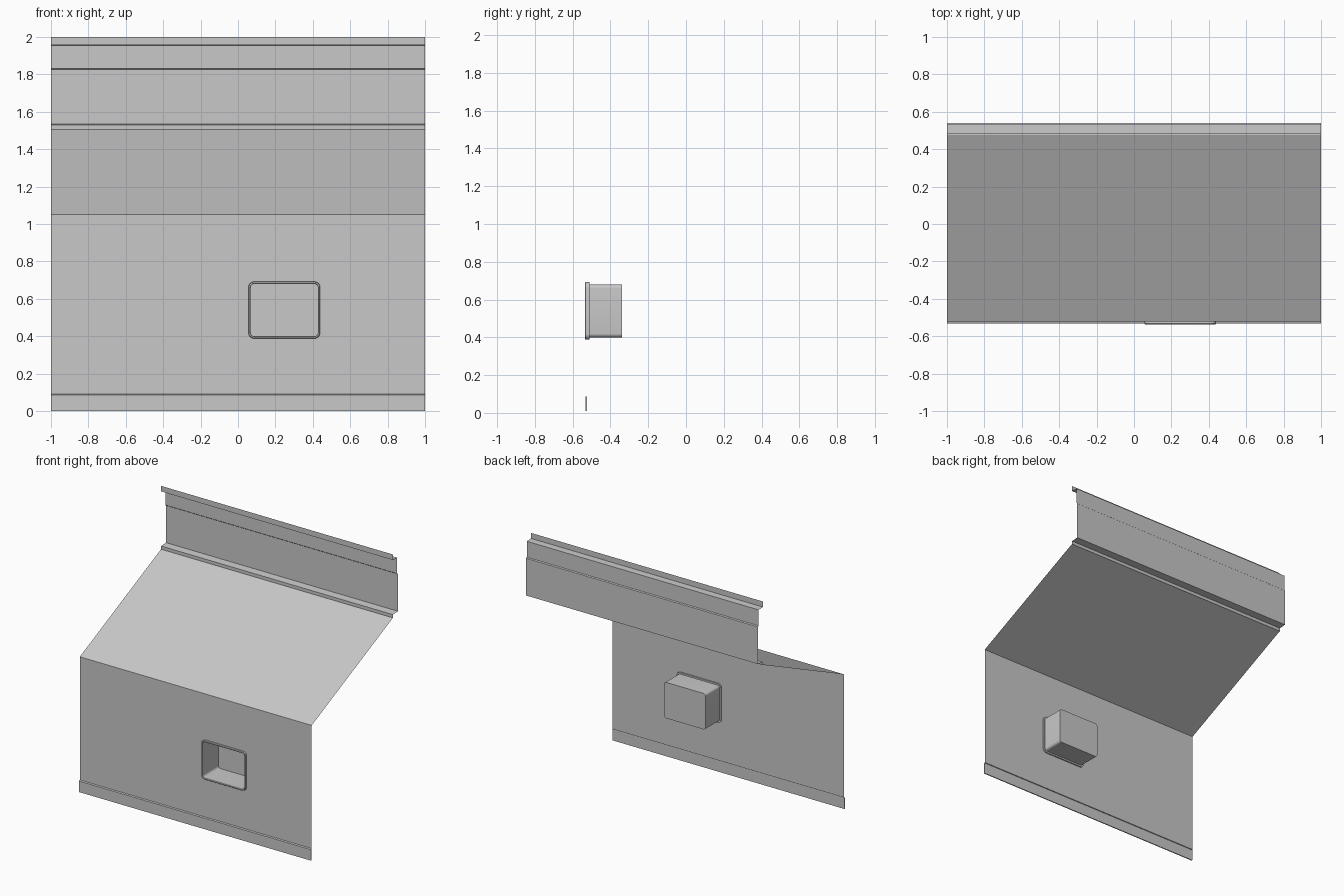
import bpy
import bmesh
from math import cos, sin, pi, radians

cube = bpy.data.objects.get("Cube")
if cube:
    bpy.data.objects.remove(cube, do_unlink=True)

GREY = (0.58, 0.58, 0.58, 1)
metal = bpy.data.materials.new("light_grey_metal")
metal.use_nodes = True
metal.diffuse_color = GREY
metal.node_tree.nodes["Principled BSDF"].inputs["Base Color"].default_value = GREY


def make_object(name, bm):
    mesh = bpy.data.meshes.new(name)
    bm.to_mesh(mesh)
    bm.free()
    mesh.materials.append(metal)
    obj = bpy.data.objects.new(name, mesh)
    bpy.context.collection.objects.link(obj)
    return obj


def sheet(name, profile, x_breaks=(-1, 1), hole=None):
    """Sweep a (y, z) profile across x, leaving out one (row, column) cell."""
    bm = bmesh.new()
    rows = [[bm.verts.new((x, y, z)) for x in x_breaks] for y, z in profile]
    for r in range(len(rows) - 1):
        for c in range(len(x_breaks) - 1):
            if (r, c) != hole:
                a, b = rows[r], rows[r + 1]
                bm.faces.new((a[c], a[c + 1], b[c + 1], b[c]))
    return make_object(name, bm)


# Pocket opening in the front panel
X0, X1, Z0, Z1 = 0.068, 0.427, 0.40, 0.68
FRONT, WALL = -0.52, 0.54

# Front panel with its opening
sheet("front_panel", [(FRONT, 0.09), (FRONT, Z0), (FRONT, Z1), (FRONT, 1.05)],
      (-1, X0, X1, 1), hole=(1, 1))

# Sloping panel, ledge, rear wall with a shallow step, and top flange
sheet("sloping_panel", [(FRONT, 1.05), (0.477, 1.505)])
sheet("rear_ledge", [(0.477, 1.505), (0.482, 1.505), (0.482, 1.53), (WALL, 1.535)])
sheet("rear_wall", [(WALL, 1.535), (WALL, 1.825), (0.533, 1.831), (0.533, 1.955)])
sheet("top_flange", [(0.533, 1.955), (0.48, 1.957), (0.48, 2.0)])

# Bottom hem, folded forward and back up, with closed ends
hem = [(FRONT, 0.09), (-0.531, 0.086), (-0.531, 0.0), (-0.523, 0.0),
       (-0.523, 0.012), (-0.523, 0.086)]
sheet("bottom_hem", hem[::-1])
bm = bmesh.new()
for x in (-1, 1):
    ends = [(-0.531, 0.01), (-0.523, 0.01), (-0.523, 0.086), (-0.531, 0.086)]
    bm.faces.new([bm.verts.new((x, y, z)) for y, z in ends[::x]])
make_object("hem_ends", bm)


def rounded_ring(bm, grow, radius, y, steps=6):
    """Rounded rectangle around the opening, enlarged by grow."""
    cx, cz = (X0 + X1) / 2, (Z0 + Z1) / 2
    hx, hz = (X1 - X0) / 2 + grow - radius, (Z1 - Z0) / 2 + grow - radius
    ring = []
    for k, (sx, sz) in enumerate([(1, 1), (-1, 1), (-1, -1), (1, -1)]):
        for i in range(steps + 1):
            a = (k + i / steps) * pi / 2
            ring.append(bm.verts.new((cx + sx * hx + radius * cos(a), y,
                                      cz + sz * hz + radius * sin(a))))
    return ring


# Recessed pocket with a rounded rim
bm = bmesh.new()
rings = [rounded_ring(bm, g, r, y) for g, r, y in [
    (0.0, 0.02, -0.51), (0.012, 0.03, -0.51), (0.012, 0.03, -0.532),
    (0.009, 0.027, -0.536), (0.003, 0.023, -0.536), (0.0, 0.02, -0.532),
    (0.0, 0.02, -0.34)]]
for a, b in zip(rings, rings[1:]):
    for i in range(len(a)):
        j = (i + 1) % len(a)
        bm.faces.new((a[i], a[j], b[j], b[i]))
bm.faces.new(rings[-1])
pocket = make_object("recessed_pocket", bm)

bpy.ops.object.select_all(action="DESELECT")
pocket.select_set(True)
bpy.context.view_layer.objects.active = pocket
bpy.ops.object.shade_smooth_by_angle(angle=radians(30))
